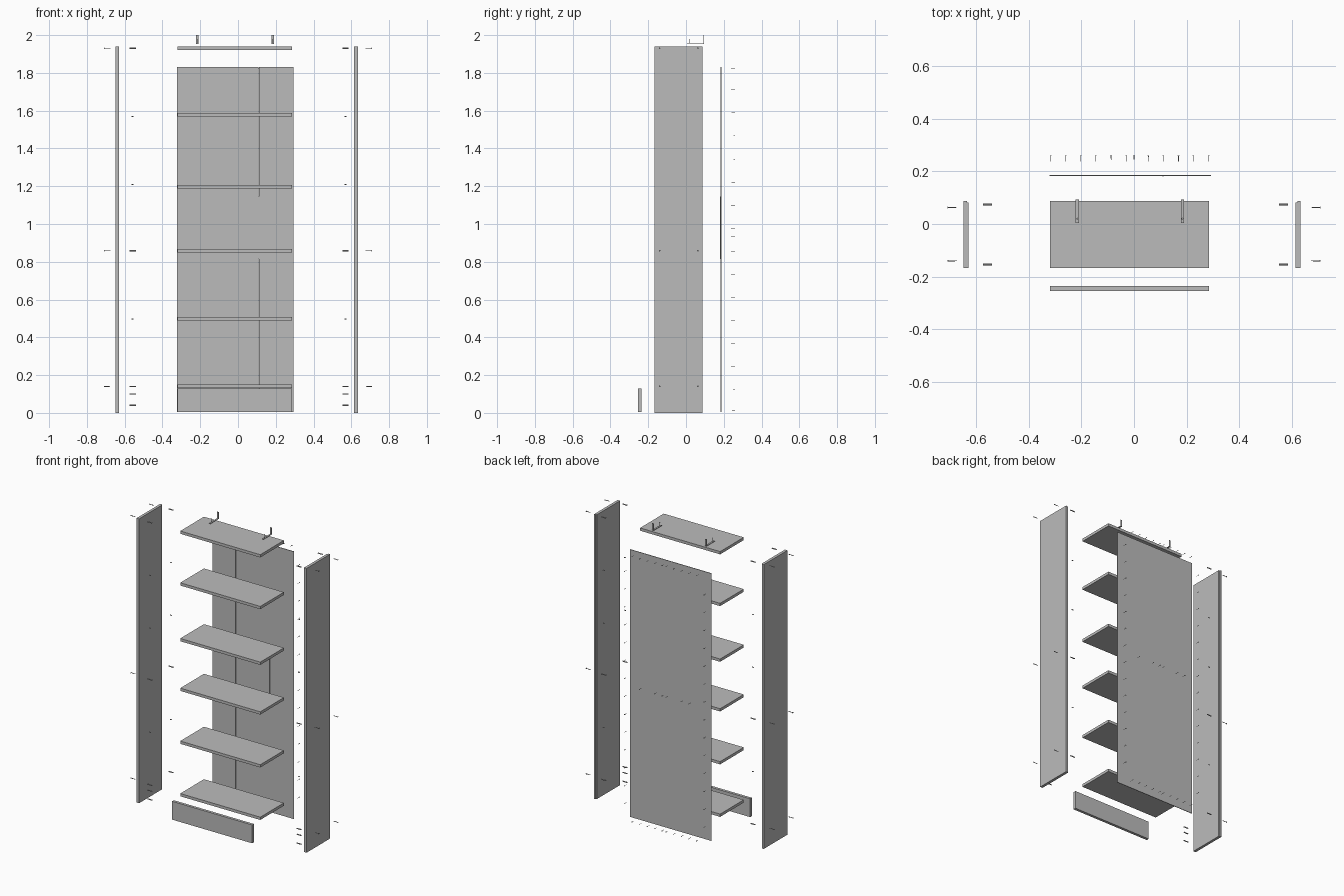
import bpy
import bmesh
import math
from mathutils import Matrix, Vector

cube = bpy.data.objects.get("Cube")
if cube:
    bpy.data.objects.remove(cube, do_unlink=True)

grey = bpy.data.materials.new("plain grey")
grey.use_nodes = True
colour = (0.5, 0.5, 0.5, 1)
grey.diffuse_color = colour
grey.node_tree.nodes["Principled BSDF"].inputs["Base Color"].default_value = colour


def finish(name, bm, smooth=False):
    bmesh.ops.recalc_face_normals(bm, faces=bm.faces)
    mesh = bpy.data.meshes.new(name)
    bm.to_mesh(mesh)
    bm.free()
    mesh.materials.append(grey)
    ob = bpy.data.objects.new(name, mesh)
    bpy.context.collection.objects.link(ob)
    if smooth:
        bpy.ops.object.select_all(action='DESELECT')
        bpy.context.view_layer.objects.active = ob
        ob.select_set(True)
        bpy.ops.object.shade_smooth_by_angle(angle=math.radians(40))
    return ob


def add_box(bm, xs, ys, zs):
    lo, hi = Vector((xs[0], ys[0], zs[0])), Vector((xs[1], ys[1], zs[1]))
    m = Matrix.Translation((lo + hi) / 2) @ Matrix.Diagonal((hi - lo).to_4d())
    bmesh.ops.create_cube(bm, size=1, matrix=m)


def box(name, xs, ys, zs):
    bm = bmesh.new()
    add_box(bm, xs, ys, zs)
    return finish(name, bm)


def add_rod(bm, start, end, r1, r2=None, sides=10):
    a, b = Vector(start), Vector(end)
    d = b - a
    m = Matrix.Translation((a + b) / 2) @ d.to_track_quat('Z', 'Y').to_matrix().to_4x4()
    bmesh.ops.create_cone(bm, cap_ends=True, segments=sides, radius1=r1,
                          radius2=r1 if r2 is None else r2, depth=d.length, matrix=m)


def add_screw(bm, head, tip, r):
    # Countersunk head, shank and pointed tip
    h, t = Vector(head), Vector(tip)
    add_rod(bm, h, h.lerp(t, 0.12), r * 2.2, r)
    add_rod(bm, h.lerp(t, 0.12), h.lerp(t, 0.8), r)
    add_rod(bm, h.lerp(t, 0.8), t, r, r * 0.2)


def extrude_profile(name, points, offset):
    bm = bmesh.new()
    face = bm.faces.new([bm.verts.new(p) for p in points])
    out = bmesh.ops.extrude_face_region(bm, geom=[face])
    moved = [v for v in out["geom"] if isinstance(v, bmesh.types.BMVert)]
    bmesh.ops.translate(bm, verts=moved, vec=offset)
    return finish(name, bm)


DEPTH = (-0.167, 0.088)
WIDTH = (-0.319, 0.285)
FIXED = (1.931, 0.859, 0.14)

# Side panels with a rebate for the back
for name, outer, s in (("right_side_panel", -0.649, 1), ("left_side_panel", 0.634, -1)):
    inner, step = outer + s * 0.019, outer + s * 0.0125
    y0, y1 = DEPTH
    outline = [(outer, y0, 0), (inner, y0, 0), (inner, y1 - 0.006, 0),
               (step, y1 - 0.006, 0), (step, y1, 0), (outer, y1, 0)]
    extrude_profile(name, outline, (0, 0, 1.94))

# Shelves
for name, z in (("top_panel", 1.931), ("upper_shelf", 1.578), ("second_shelf", 1.198),
                ("middle_shelf", 0.859), ("lower_shelf", 0.498), ("bottom_shelf", 0.14)):
    box(name, WIDTH, DEPTH, (z - 0.0095, z + 0.0095))

# Plinth
box("plinth", WIDTH, (-0.255, -0.236), (0.005, 0.13))

# Back in three boards, with the joining strip
edges = (-0.322, -0.145, 0.11, 0.294)
for i, (a, b) in enumerate(zip(edges, edges[1:])):
    box(f"back_board_{i + 1}", (a, b - 0.0005), (0.183, 0.187), (0.005, 1.83))
box("back_joining_strip", (0.108, 0.112), (0.181, 0.183), (0.815, 1.145))

# Nails behind the back
bm = bmesh.new()
row = [-0.26 + 0.0575 * i for i in range(5)] + [0] + [0.055 + 0.057 * i for i in range(4)]
spots = [(x, z) for x in row for z in (1.825, 0.015)]
spots += [(x, 1.71 - 0.122 * i) for x in (-0.317, 0.284) for i in range(14)]
spots += [(x, 0.935) for x in (-0.203, -0.145, -0.03, 0, 0.055, 0.17)]
for x, z in spots:
    add_rod(bm, (x, 0.26, z), (x, 0.259, z), 0.003, sides=8)
    add_rod(bm, (x, 0.259, z), (x, 0.237, z), 0.0014, 0.0009, sides=6)
finish("back_nails", bm, True)

# Side screws, dowels and shelf pins
for side, s in (("right", -1), ("left", 1)):
    bm = bmesh.new()
    for z in FIXED:
        for y in (0.063, -0.14):
            add_screw(bm, (s * 0.71, y, z), (s * 0.674, y, z), 0.002)
    finish(side + "_screws", bm, True)

    bm = bmesh.new()
    places = [(y, z) for z in FIXED for y in (0.074, -0.154)]
    places += [(-0.154, 0.1), (-0.154, 0.04)]
    shift = -0.558 if s < 0 else 0.569
    for y, z in places:
        add_rod(bm, (shift - 0.017, y, z), (shift + 0.017, y, z), 0.0035)
    finish(side + "_dowels", bm, True)

    bm = bmesh.new()
    for z in (1.57, 1.21, 0.498):
        for y in (0.074, -0.154):
            add_rod(bm, (shift - 0.006, y, z), (shift + 0.006, y, z), 0.0025)
    finish(side + "_shelf_pins", bm, True)

# Wall brackets with their screws
for side, x in (("right", -0.216), ("left", 0.184)):
    outline = [(x - 0.006, y, z) for y, z in
               ((0.004, 1.953), (0.094, 1.953), (0.094, 2.0), (0.0915, 2.0),
                (0.0915, 1.9555), (0.004, 1.9555))]
    extrude_profile(side + "_wall_bracket", outline, (0.012, 0, 0))
    bm = bmesh.new()
    add_screw(bm, (x, 0.02, 1.98), (x, 0.02, 1.957), 0.0018)
    finish(side + "_bracket_screw", bm, True)
